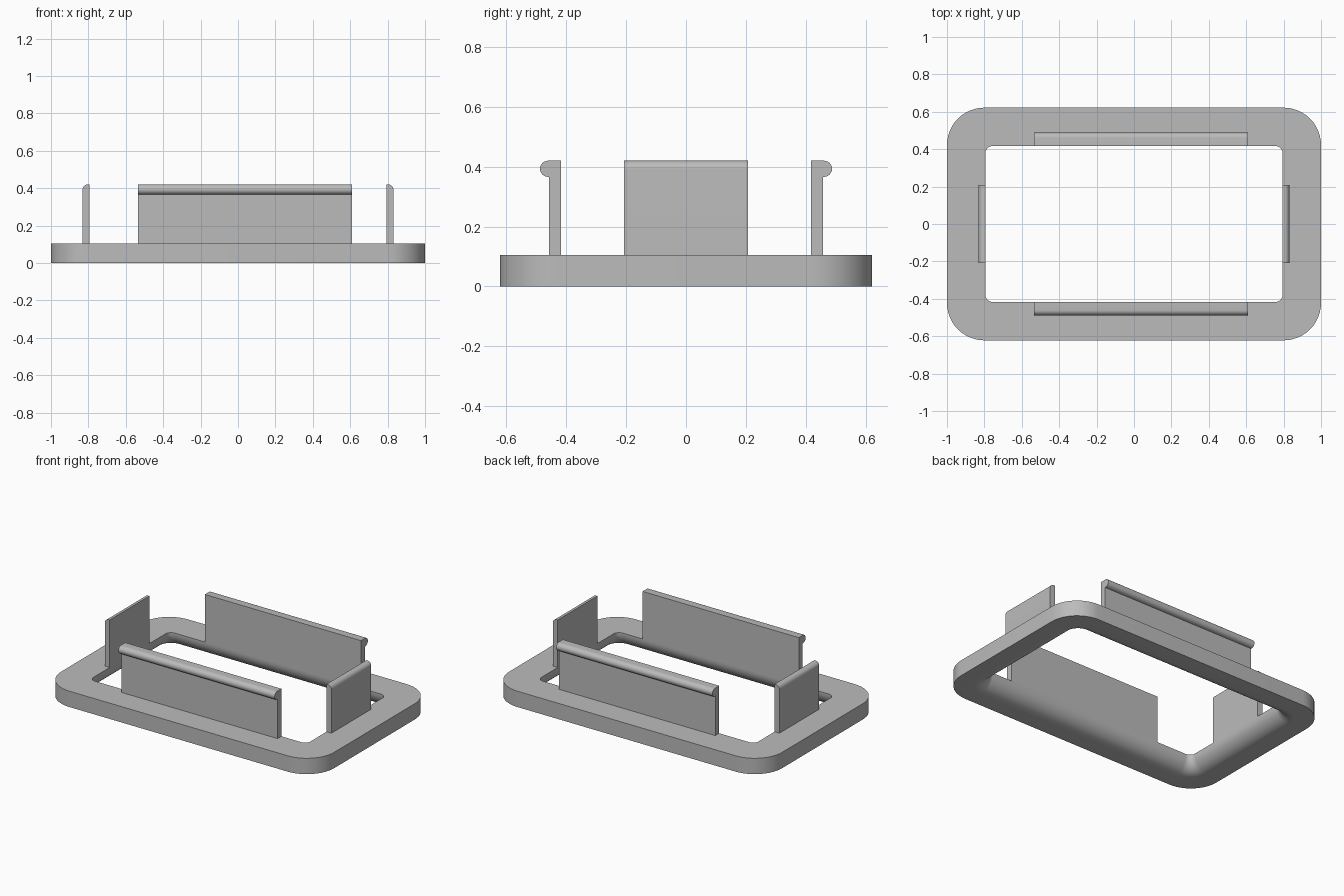
import bpy, bmesh, math
from math import cos, sin, pi

cube = bpy.data.objects.get("Cube")
if cube:
    bpy.data.objects.remove(cube, do_unlink=True)

GREY = (0.5, 0.5, 0.5, 1)
grey = bpy.data.materials.new("plain grey")
grey.use_nodes = True
grey.diffuse_color = GREY
grey.node_tree.nodes["Principled BSDF"].inputs["Base Color"].default_value = GREY

BASE_H, TOP = 0.105, 0.42
OUT_X, OUT_Y = 1.0, 0.622
IN_X, IN_Y = 0.795, 0.417


def finish(name, bm):
    bmesh.ops.recalc_face_normals(bm, faces=bm.faces)
    mesh = bpy.data.meshes.new(name)
    bm.to_mesh(mesh)
    bm.free()
    mesh.materials.append(grey)
    obj = bpy.data.objects.new(name, mesh)
    bpy.context.collection.objects.link(obj)
    bpy.ops.object.select_all(action='DESELECT')
    obj.select_set(True)
    bpy.context.view_layer.objects.active = obj
    bpy.ops.object.shade_smooth_by_angle(angle=math.radians(30))
    return obj


def rounded_loop(bm, hx, hy, r, z, steps=12):
    verts = []
    for q, (sx, sy) in enumerate([(1, 1), (-1, 1), (-1, -1), (1, -1)]):
        for i in range(steps + 1):
            a = (q + i / steps) * pi / 2
            verts.append(bm.verts.new((sx * (hx - r) + r * cos(a),
                                       sy * (hy - r) + r * sin(a), z)))
    return verts


# Frame: rounded ring whose opening flares out in a fillet towards the bottom
bm = bmesh.new()
loops = [rounded_loop(bm, OUT_X, OUT_Y, 0.2, z) for z in (0, BASE_H)]
FILLET, STEPS = 0.1, 12
loops.append(rounded_loop(bm, IN_X, IN_Y, 0.04, BASE_H))
for i in range(STEPS + 1):
    a = i / STEPS * pi / 2
    d = FILLET * (1 - cos(a))
    loops.append(rounded_loop(bm, IN_X + d, IN_Y + d, 0.04 + d, FILLET * (1 - sin(a))))
for la, lb in zip(loops, loops[1:] + loops[:1]):
    n = len(la)
    for i in range(n):
        j = (i + 1) % n
        bm.faces.new((la[i], la[j], lb[j], lb[i]))
finish("frame", bm)


def arc(cx, cz, r, start, end, steps=12):
    return [(cx + r * cos(t), cz + r * sin(t))
            for t in (start + (end - start) * i / steps for i in range(steps + 1))]


def extrude(name, profile, lo, hi, place):
    """Sweep an (outward, z) profile along the frame edge from lo to hi."""
    bm = bmesh.new()
    ends = [[bm.verts.new(place(o, s, z)) for o, z in profile] for s in (lo, hi)]
    n = len(profile)
    for i in range(n):
        j = (i + 1) % n
        bm.faces.new((ends[0][i], ends[0][j], ends[1][j], ends[1][i]))
    for end in ends:
        bm.faces.new(end)
    finish(name, bm)


# Long clips with a rounded outward lip
WALL, LIP = 0.04, 0.027
face = IN_Y + WALL
lip_profile = ([(IN_Y, BASE_H), (IN_Y, TOP)]
               + arc(face + 0.004, TOP - LIP, LIP, pi / 2, -pi / 2)
               + [(face, TOP - 2 * LIP), (face, BASE_H)])
for name, side in (("front_clip", -1), ("back_clip", 1)):
    extrude(name, lip_profile, -0.535, 0.61, lambda o, s, z, k=side: (s, k * o, z))

# Short end tabs with the outer top edge rounded
face = IN_X + 0.036
ROUND = 0.028
tab_profile = ([(IN_X, BASE_H), (IN_X, TOP)]
               + arc(face - ROUND, TOP - ROUND, ROUND, pi / 2, 0)
               + [(face, BASE_H)])
for name, side in (("right_tab", -1), ("left_tab", 1)):
    extrude(name, tab_profile, -0.208, 0.208, lambda o, s, z, k=side: (k * o, s, z))
